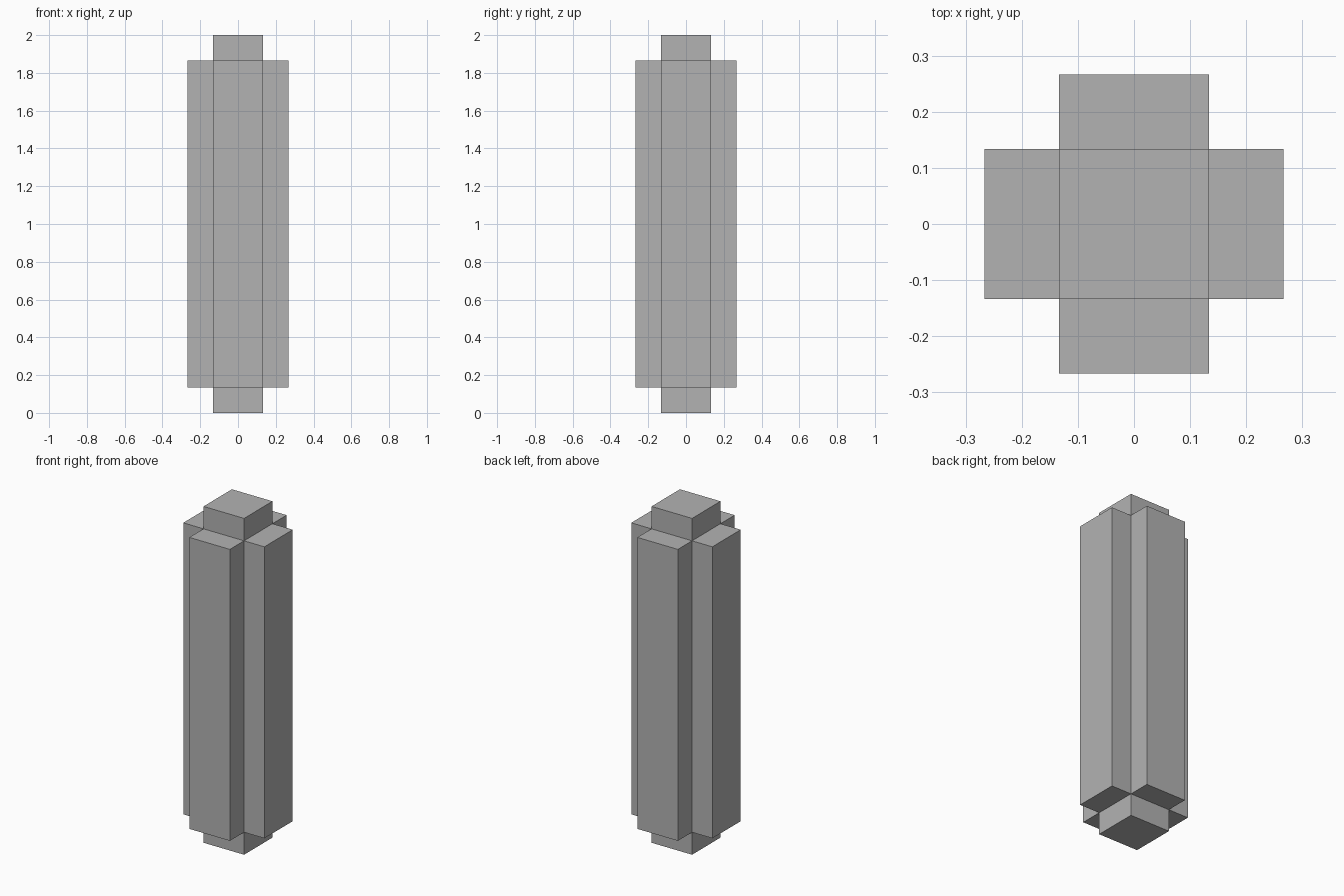
import bpy
import bmesh

cube = bpy.data.objects.get("Cube")
if cube:
    bpy.data.objects.remove(cube, do_unlink=True)

UNIT = 2 / 15              # the column is 15 units tall
LEVELS = (0, 1, 14, 15)    # bottom, arm bottom, arm top, top
CORNERS = ((-1, -1), (1, -1), (1, 1), (-1, 1))

# Plain grey
grey = bpy.data.materials.new("plain grey")
grey.use_nodes = True
colour = (0.45, 0.45, 0.45, 1)
grey.diffuse_color = colour
bsdf = next(n for n in grey.node_tree.nodes if n.type == "BSDF_PRINCIPLED")
bsdf.inputs["Base Color"].default_value = colour

# Square core, divided into bottom cap, shaft and top cap
bm = bmesh.new()
rings = [[bm.verts.new((x * UNIT, y * UNIT, z * UNIT)) for x, y in CORNERS]
         for z in LEVELS]
bm.faces.new(rings[0][::-1])
bm.faces.new(rings[-1])
shaft = []
for k, (low, high) in enumerate(zip(rings, rings[1:])):
    for i in range(4):
        j = (i + 1) % 4
        face = bm.faces.new((low[i], low[j], high[j], high[i]))
        if k == 1:
            shaft.append(face)

# Four arms pushed straight out of the shaft sides
bm.normal_update()
arms = bmesh.ops.extrude_discrete_faces(bm, faces=shaft)["faces"]
for face in arms:
    face.normal_update()
    bmesh.ops.translate(bm, verts=face.verts, vec=face.normal * UNIT)
bmesh.ops.recalc_face_normals(bm, faces=bm.faces)

mesh = bpy.data.meshes.new("cross_column")
bm.to_mesh(mesh)
bm.free()
mesh.materials.append(grey)
column = bpy.data.objects.new("cross_column", mesh)
bpy.context.scene.collection.objects.link(column)
